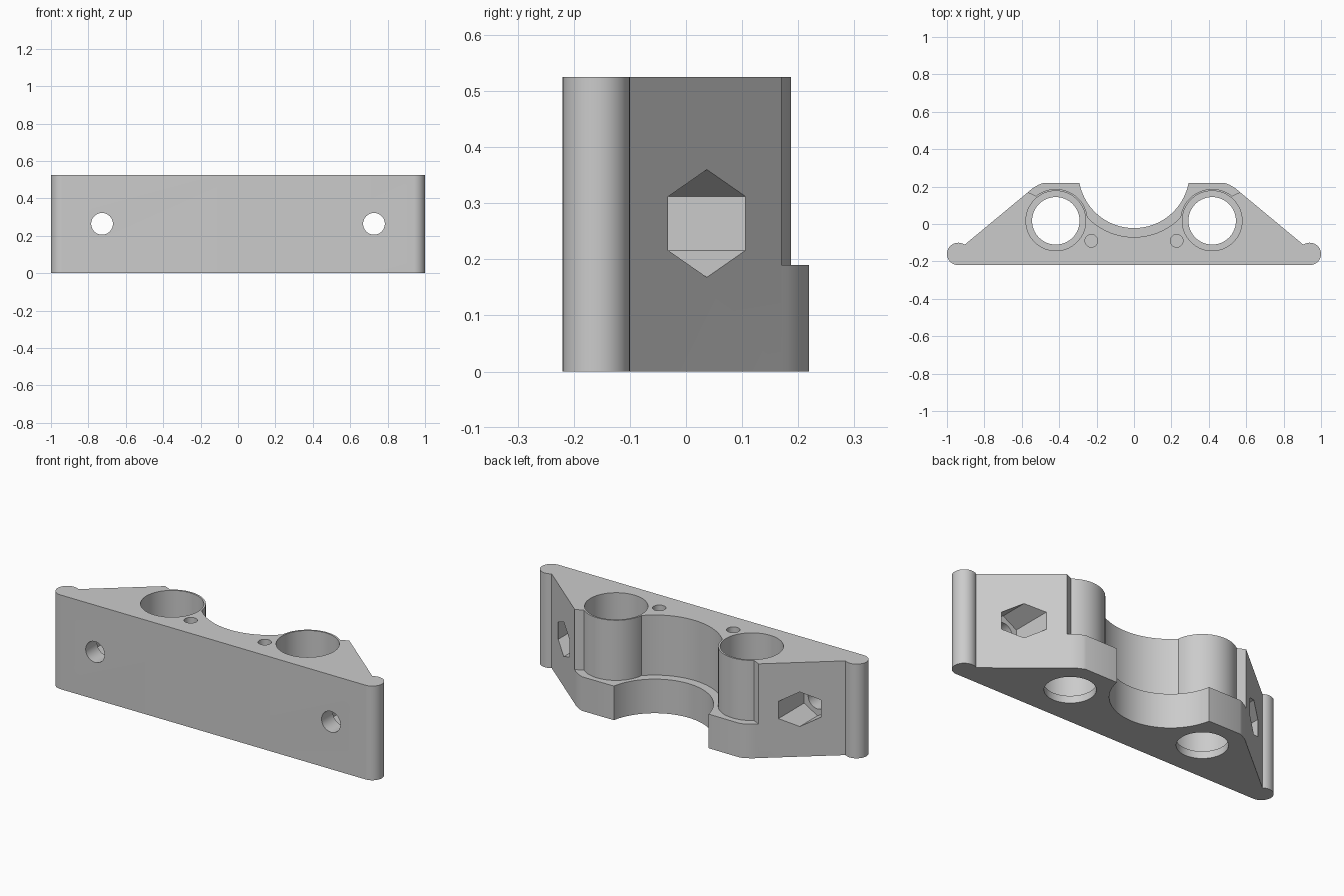
import bpy, bmesh
from math import sin, cos, radians, pi
from mathutils import Matrix

if "Cube" in bpy.data.objects:
    bpy.data.objects.remove(bpy.data.objects["Cube"], do_unlink=True)

HEIGHT, STEP = 0.525, 0.19      # full height, height of the rear ledge
FRONT, BACK = -0.219, 0.219
BORE = (0.418, 0.017)           # centre of each bearing bore
SADDLE = (0, 0.275)             # centre of the middle recess

grey = bpy.data.materials.new("plain_grey")
grey.use_nodes = True
colour = (0.6, 0.6, 0.6, 1)
grey.diffuse_color = colour
grey.node_tree.nodes["Principled BSDF"].inputs["Base Color"].default_value = colour


def arc(centre, r, start, end, n):
    """Points along an arc, angles in degrees."""
    angles = [radians(start + (end - start) * i / n) for i in range(n + 1)]
    return [(centre[0] + r * cos(a), centre[1] + r * sin(a)) for a in angles]


def mirrored(half):
    """Close a right-hand outline with its mirror image."""
    return half + [(-x, y) for x, y in reversed(half) if abs(x) > 1e-4]


def make_object(name, bm):
    bmesh.ops.recalc_face_normals(bm, faces=bm.faces[:])
    mesh = bpy.data.meshes.new(name)
    bm.to_mesh(mesh)
    bm.free()
    mesh.materials.append(grey)
    ob = bpy.data.objects.new(name, mesh)
    bpy.context.collection.objects.link(ob)
    return ob


def prism(name, outline, z0, z1):
    bm = bmesh.new()
    face = bm.faces.new([bm.verts.new((x, y, z0)) for x, y in outline])
    new = bmesh.ops.extrude_face_region(bm, geom=[face])["geom"]
    moved = [v for v in new if isinstance(v, bmesh.types.BMVert)]
    bmesh.ops.translate(bm, verts=moved, vec=(0, 0, z1 - z0))
    return make_object(name, bm)


def drill_y(name, x, z, r, y0, y1, sides):
    """Prism along y with a vertex pointing up."""
    ob = prism(name, arc((0, 0), r, 90, 450 - 360 / sides, sides - 1), 0, y1 - y0)
    ob.data.transform(Matrix.Translation((x, y1, z)) @ Matrix.Rotation(pi / 2, 4, 'X'))
    return ob


def drill_z(name, x, y, r, z0, z1, sides=64):
    return prism(name, arc((x, y), r, 0, 360 - 360 / sides, sides - 1), z0, z1)


def cut(target, cutter):
    cutter.hide_render = True
    mod = target.modifiers.new("cut", 'BOOLEAN')
    mod.operation, mod.solver, mod.object = 'DIFFERENCE', 'EXACT', cutter
    bpy.context.view_layer.objects.active = target
    bpy.ops.object.modifier_apply(modifier=mod.name)
    bpy.data.objects.remove(cutter, do_unlink=True)


# Main block: rounded ends, sloped rear sides, curved saddle
half = [(0, FRONT)]
half += arc((0.94, -0.16), 0.06, -90, 125, 20)
half += arc(BORE, 0.2135, 45.8, 71.2, 6)
half += arc(SADDLE, 0.297, -11, -90, 32)
half[-1] = (0, half[-1][1])
block = prism("bearing_block", mirrored(half), 0, HEIGHT)

# Upper rear relief, leaving the round bearing housings standing
half = [(0, 0.4), (0.61, 0.4), (0.61, 0.19), (0.567, 0.17)]
half += arc(BORE, 0.17, 128.5 - 77, 173, 36)
half += arc(SADDLE, 0.345, -43.5, -90, 24)
half[-1] = (0, half[-1][1])
cut(block, prism("relief_cutter", mirrored(half), STEP, HEIGHT + 0.1))

for side in (-1, 1):
    # Bearing bore with a retaining lip at the bottom
    x, y = side * BORE[0], BORE[1]
    cut(block, drill_z("bore_cutter", x, y, 0.16, 0.04, HEIGHT + 0.1))
    cut(block, drill_z("lip_cutter", x, y, 0.127, -0.1, 0.1))
    # Small blind screw hole in the top
    cut(block, drill_z("screw_cutter", side * 0.228, -0.09, 0.034, 0.22, HEIGHT + 0.1, 32))
    # Mounting hole through the front, with a hexagonal nut pocket behind
    cut(block, drill_y("mount_cutter", side * 0.727, 0.264, 0.058, -0.4, 0.0, 48))
    cut(block, drill_y("nut_cutter", side * 0.727, 0.264, 0.096, -0.12, 0.4, 6))

# Smooth the round walls, keep edges crisp
bpy.ops.object.select_all(action='DESELECT')
block.select_set(True)
bpy.context.view_layer.objects.active = block
bpy.ops.object.shade_smooth_by_angle(angle=radians(25))
